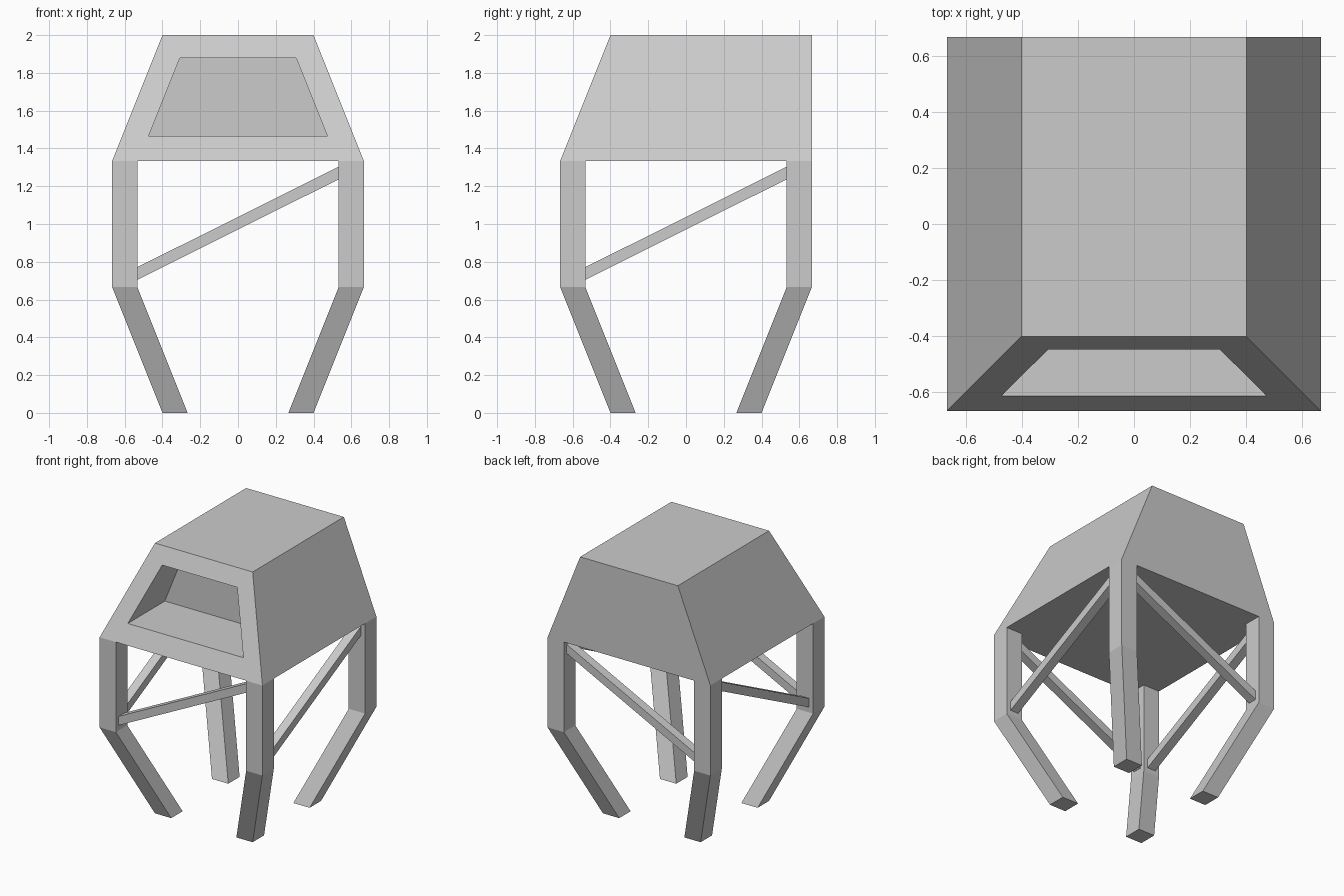
import bpy
import bmesh

cube = bpy.data.objects.get("Cube")
if cube:
    bpy.data.objects.remove(cube, do_unlink=True)

HALF = 2 / 3       # half width of the tower
POST = 0.4 / 3     # side of a leg
DECK = 4 / 3       # underside of the cabin
KNEE = 2 / 3       # where the legs bend inward
LEAN = 0.8 / 3     # how far the feet and the roof step inward

grey = bpy.data.materials.new("light grey")
grey.use_nodes = True
colour = (0.6, 0.6, 0.6, 1)
grey.diffuse_color = colour
grey.node_tree.nodes["Principled BSDF"].inputs["Base Color"].default_value = colour


def loft(name, rings):
    """Skin a series of four-point rings and cap both ends."""
    bm = bmesh.new()
    loops = [[bm.verts.new(p) for p in ring] for ring in rings]
    for a, b in zip(loops, loops[1:]):
        for i in range(4):
            j = (i + 1) % 4
            bm.faces.new((a[i], a[j], b[j], b[i]))
    bm.faces.new(loops[0])
    bm.faces.new(loops[-1])
    bmesh.ops.recalc_face_normals(bm, faces=bm.faces)
    mesh = bpy.data.meshes.new(name)
    bm.to_mesh(mesh)
    bm.free()
    mesh.materials.append(grey)
    obj = bpy.data.objects.new(name, mesh)
    bpy.context.collection.objects.link(obj)
    return obj


def trapezoid(low, high, y_of):
    """Upright trapezoid ring; low and high are (half width, z)."""
    (wl, zl), (wh, zh) = low, high
    return [(x, y_of(z), z) for x, z in ((-wl, zl), (wl, zl), (wh, zh), (-wh, zh))]


def front_slope(z):
    return -HALF + 0.4 * (z - DECK)


# Cabin with sloping front and sides, and a deep window recess
wall = (HALF, DECK), (HALF - LEAN, 2)
window = (0.473, 1.467), (0.307, 1.88)
loft("cabin", [
    trapezoid(*wall, lambda z: HALF),
    trapezoid(*wall, front_slope),
    trapezoid(*window, front_slope),
    trapezoid(*window, lambda z: -0.18),
])

# Four legs, straight above the knee and leaning inward below
for sx, side in ((-1, "right"), (1, "left")):
    for sy, end in ((-1, "front"), (1, "back")):
        rings = []
        for z, shift in ((DECK, 0), (KNEE, 0), (0, LEAN)):
            a = HALF - shift
            b = a - POST
            rings.append([(sx * x, sy * y, z)
                          for x, y in ((a, a), (b, a), (b, b), (a, b))])
        loft(f"{end}_{side}_leg", rings)

# One diagonal brace between the legs on each side
mid = HALF - POST / 2
span = HALF - POST
half = POST / 4
for name, along_x, offset in (("front", True, -mid), ("back", True, mid),
                              ("right", False, -mid), ("left", False, mid)):
    rings = []
    for run, z in ((-span, 0.738), (span, 1.27)):
        ring = []
        for d, h in ((-half, -half), (half, -half), (half, half), (-half, half)):
            side = offset + d
            ring.append((run, side, z + h) if along_x else (side, run, z + h))
        rings.append(ring)
    loft(f"{name}_brace", rings)
